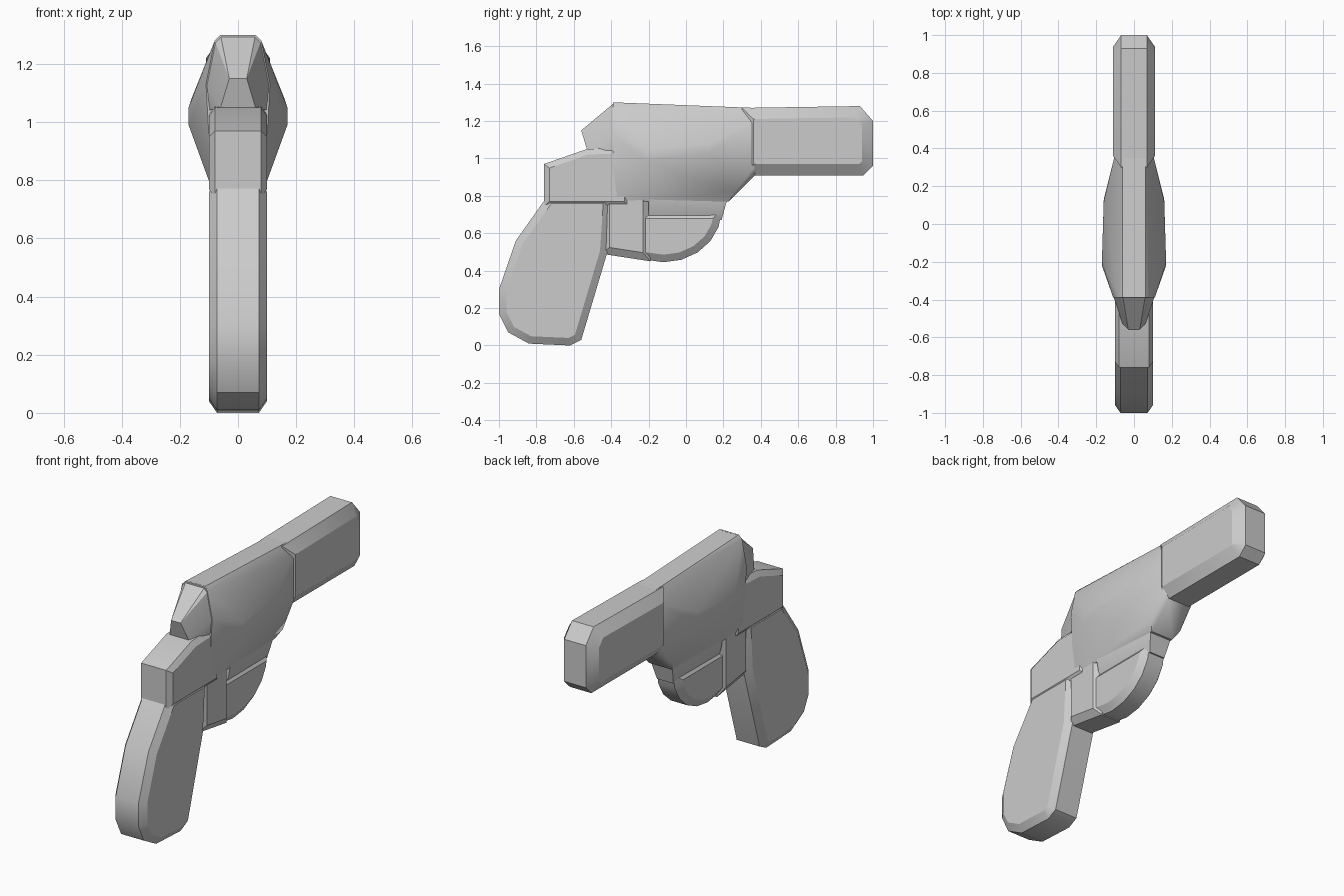
import bpy
import bmesh
from math import cos, sin, pi, radians
from mathutils import Vector

cube = bpy.data.objects.get("Cube")
if cube:
    bpy.data.objects.remove(cube, do_unlink=True)

color = (0.6, 0.6, 0.6, 1)
gray = bpy.data.materials.new("plain_gray")
gray.use_nodes = True
gray.diffuse_color = color
gray.node_tree.nodes["Principled BSDF"].inputs["Base Color"].default_value = color


def hull(name, points):
    """Convex solid around points (half width, y, z), mirrored across x."""
    bm = bmesh.new()
    for x, y, z in points:
        for side in (x, -x):
            bm.verts.new((side, y, z))
    bmesh.ops.convex_hull(bm, input=bm.verts)
    inside = [vert for vert in bm.verts if not vert.link_faces]
    bmesh.ops.delete(bm, geom=inside, context='VERTS')
    bmesh.ops.dissolve_limit(bm, angle_limit=radians(1), verts=bm.verts, edges=bm.edges)
    bmesh.ops.recalc_face_normals(bm, faces=bm.faces)
    mesh = bpy.data.meshes.new(name)
    bm.to_mesh(mesh)
    bm.free()
    mesh.materials.append(gray)
    part = bpy.data.objects.new(name, mesh)
    bpy.context.collection.objects.link(part)
    bpy.ops.object.select_all(action='DESELECT')
    part.select_set(True)
    bpy.context.view_layer.objects.active = part
    bpy.ops.object.shade_smooth_by_angle(angle=radians(30))


def inset(profile, distance):
    """Move every edge of a counter-clockwise outline inwards."""
    outline = [Vector(point) for point in profile]
    following = outline[1:] + outline[:1]
    normals = [(b - a).normalized().orthogonal() for a, b in zip(outline, following)]
    previous = normals[-1:] + normals[:-1]
    return [point + (before + after) * distance / (1 + before.dot(after))
            for point, before, after in zip(outline, previous, normals)]


def slab(name, profile, half_width, bevel):
    """Side outline (y, z) given thickness, with its rim bevelled."""
    rim = [(half_width - bevel * 0.7, y, z) for y, z in profile]
    sides = [(half_width, y, z) for y, z in inset(profile, bevel)]
    hull(name, rim + sides)


# Grip: straight front, curved back, and a top hidden inside the frame
slab("grip", [(-0.4, 0.8), (-0.74, 0.8), (-0.91, 0.56), (-1, 0.3), (-1, 0.17),
              (-0.95, 0.07), (-0.84, 0.01), (-0.62, 0), (-0.56, 0.03), (-0.42, 0.5)],
     half_width=0.1, bevel=0.04)

# Frame block above the grip, running forward into the body
slab("rear_frame", [(-0.3, 0.74), (-0.3, 1.06), (-0.53, 1.05), (-0.76, 0.97), (-0.76, 0.74)],
     half_width=0.1, bevel=0.03)

# Tapered tail behind the body
tail_front = -0.38
hull("rear_taper", [(0.03, -0.56, 1.15), (0.06, -0.53, 1.05),
                    (0.06, tail_front, 1.3), (0.08, tail_front, 1.28),
                    (0.11, tail_front, 1.13), (0.1, tail_front, 1.04)])

# Main body: flat ends joined through a bulge at mid length
back, front = -0.39, 0.37
back_end = [(0.06, 1.3), (0.08, 1.28), (0.11, 1.13), (0.09, 0.77)]
front_end = [(0.06, 1.27), (0.1, 1.2), (0.1, 0.96), (0.07, 0.91)]
bulge = [(0.17, -0.22, 0.99), (0.17, -0.2, 1.05), (0.16, 0.12, 1.08), (0.16, 0.13, 1.03)]
lower_front = [(0.1, 0.26, 0.82), (0.07, 0.23, 0.77)]
hull("body", [(x, back, z) for x, z in back_end]
     + [(x, front, z) for x, z in front_end] + bulge + lower_front)

# Barrel: long bevelled bar with a closed end
slab("barrel", [(0.3, 0.91), (0.95, 0.91), (1, 0.96), (1, 1.2), (0.93, 1.28), (0.3, 1.27)],
     half_width=0.11, bevel=0.06)

# Guard: wide rear block, rounded solid disc and a sloping upper ledge
slab("guard_rear", [(-0.19, 0.45), (-0.19, 0.84), (-0.45, 0.84), (-0.45, 0.49)][::-1][-1:]
     + [(-0.19, 0.84), (-0.45, 0.84), (-0.45, 0.49)],
     half_width=0.09, bevel=0.04)
steps = 5
angles = [pi / 2 * step / steps for step in range(steps + 1)]
curve = [(-0.12 + 0.31 * sin(angle), 0.72 - 0.275 * cos(angle)) for angle in angles]
slab("guard", [(-0.3, 0.72), (-0.3, 0.47)] + curve, half_width=0.08, bevel=0.04)
hull("guard_ledge", [(0.09, -0.2, 0.78), (0.08, -0.2, 0.72), (0.06, -0.2, 0.67),
                     (0.07, 0.22, 0.78), (0.07, 0.17, 0.7), (0.05, 0.19, 0.67)])
